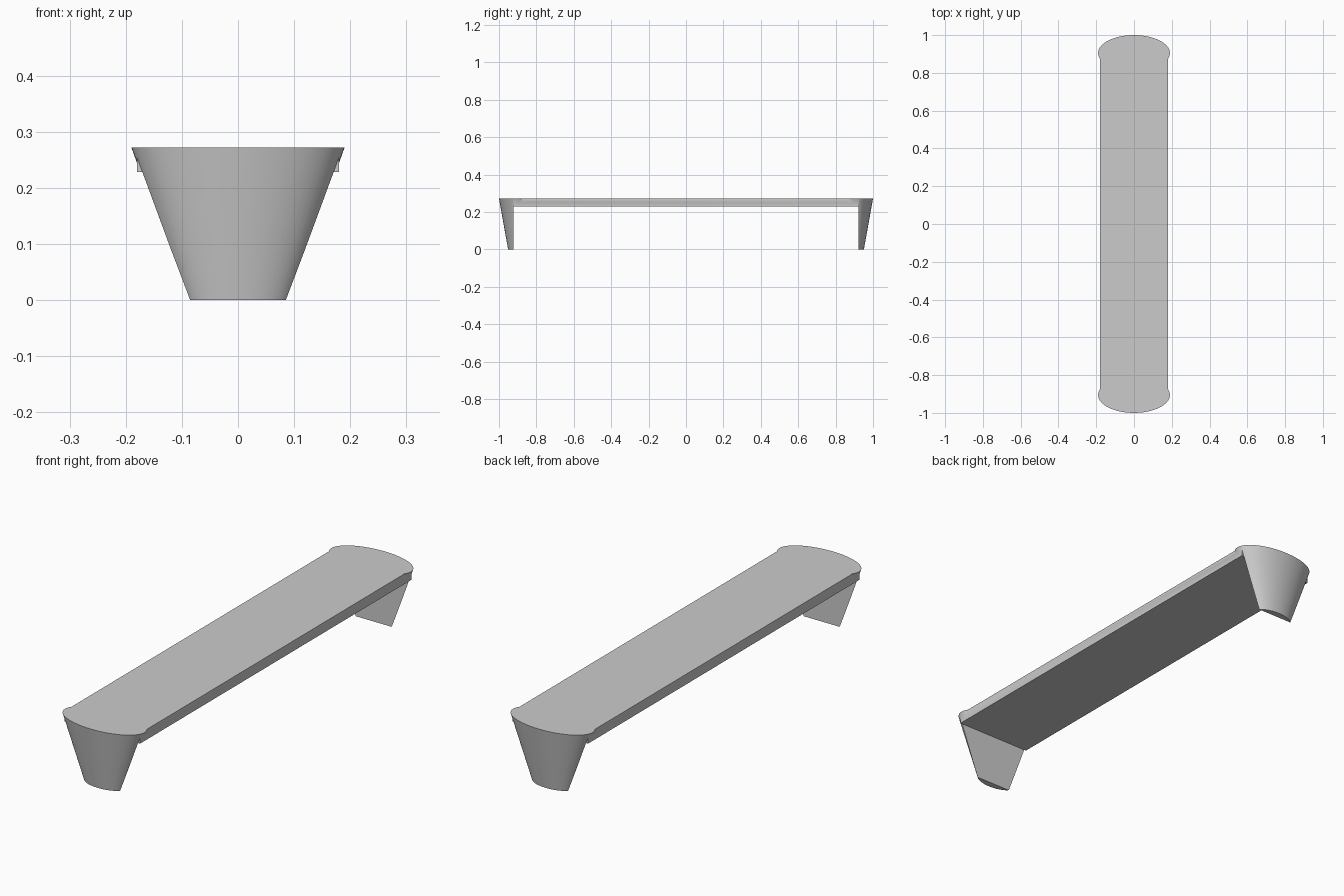
import bpy
import bmesh
from mathutils import Matrix

if "Cube" in bpy.data.objects:
    bpy.data.objects.remove(bpy.data.objects["Cube"])

HEIGHT, UNDERSIDE = 0.272, 0.228
INNER_Y, CENTRE_Y = 0.923, 0.905

grey = bpy.data.materials.new("light grey")
grey.use_nodes = True
colour = (0.6, 0.6, 0.6, 1)
grey.diffuse_color = colour
grey.node_tree.nodes["Principled BSDF"].inputs["Base Color"].default_value = colour


def make_object(name, bm):
    mesh = bpy.data.meshes.new(name)
    bm.to_mesh(mesh)
    bm.free()
    mesh.materials.append(grey)
    obj = bpy.data.objects.new(name, mesh)
    bpy.context.collection.objects.link(obj)
    return obj


def make_box(name, half_x, half_y, low, high):
    bm = bmesh.new()
    bmesh.ops.create_cube(bm, size=1)
    bmesh.ops.scale(bm, vec=(2 * half_x, 2 * half_y, high - low), verts=bm.verts)
    bmesh.ops.translate(bm, vec=(0, 0, (low + high) / 2), verts=bm.verts)
    return make_object(name, bm)


def make_leg(name, side):
    # Tapered oval end support
    bm = bmesh.new()
    bmesh.ops.create_cone(bm, cap_ends=True, segments=64, radius1=0.0925,
                          radius2=0.19, depth=HEIGHT)
    bmesh.ops.scale(bm, vec=(1, 0.5, 1), verts=bm.verts)
    bmesh.ops.transform(bm, verts=bm.verts,
                        matrix=Matrix.Translation((0, side * CENTRE_Y, HEIGHT / 2)))
    return make_object(name, bm)


def boolean(target, tool, operation):
    mod = target.modifiers.new(operation.lower(), "BOOLEAN")
    mod.object, mod.operation, mod.solver = tool, operation, "EXACT"
    bpy.context.view_layer.objects.active = target
    bpy.ops.object.modifier_apply(modifier=mod.name)


# Flat top board joined to its two end supports
bench = make_box("bench", 0.18, INNER_Y, UNDERSIDE, HEIGHT)
legs = [make_leg("front_leg", -1), make_leg("back_leg", 1)]

# Flat inner leg faces, cut level with the board underside
cutter = make_box("leg_cutter", 0.5, INNER_Y, -0.1, UNDERSIDE)
for leg in legs:
    boolean(leg, cutter, "DIFFERENCE")
    boolean(bench, leg, "UNION")
for helper in legs + [cutter]:
    bpy.data.objects.remove(helper)

# Smooth curved walls with crisp edges
bpy.ops.object.select_all(action="DESELECT")
bench.select_set(True)
bpy.context.view_layer.objects.active = bench
bpy.ops.object.shade_smooth_by_angle(angle=0.5)
